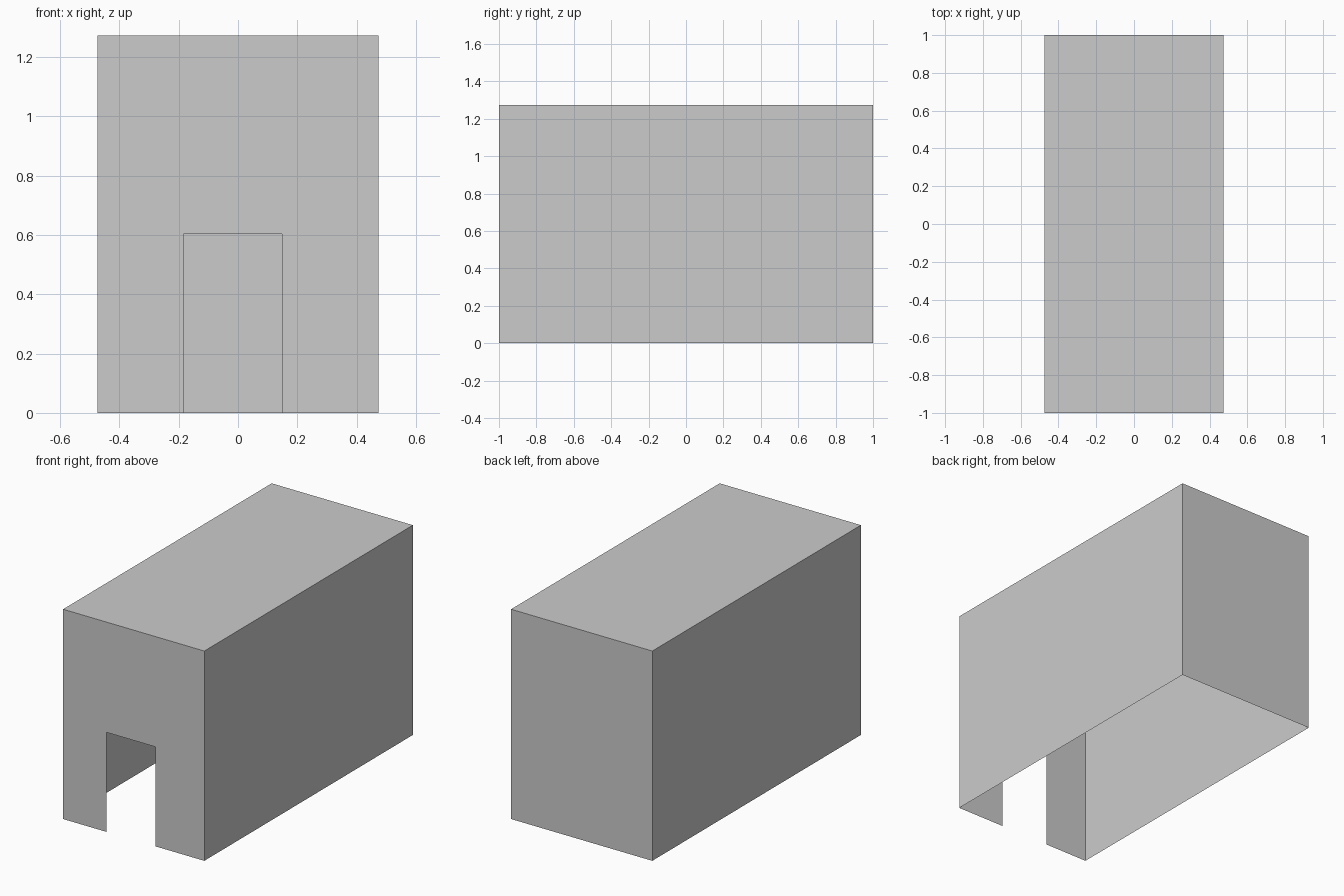
import bpy
import bmesh

HALF_W, HALF_L, HEIGHT = 0.474, 1.0, 1.273
DOOR_LEFT, DOOR_RIGHT, DOOR_TOP = -0.183, 0.148, 0.604

default_cube = bpy.data.objects.get("Cube")
if default_cube:
    bpy.data.objects.remove(default_cube, do_unlink=True)

grey = bpy.data.materials.new("plain_grey")
grey.use_nodes = True
grey.diffuse_color = (0.6, 0.6, 0.6, 1)
bsdf = next(n for n in grey.node_tree.nodes if n.type == "BSDF_PRINCIPLED")
bsdf.inputs["Base Color"].default_value = grey.diffuse_color


def sheet(name, outline):
    """Make one flat, thin wall or roof panel from its outline."""
    bm = bmesh.new()
    bm.faces.new([bm.verts.new(p) for p in outline])
    mesh = bpy.data.meshes.new(name)
    bm.to_mesh(mesh)
    bm.free()
    mesh.materials.append(grey)
    obj = bpy.data.objects.new(name, mesh)
    bpy.context.collection.objects.link(obj)
    return obj


# Front wall, with the doorway open to the ground
front_profile = [
    (-HALF_W, 0), (DOOR_LEFT, 0), (DOOR_LEFT, DOOR_TOP), (DOOR_RIGHT, DOOR_TOP),
    (DOOR_RIGHT, 0), (HALF_W, 0), (HALF_W, HEIGHT), (-HALF_W, HEIGHT),
]
sheet("front_wall", [(x, -HALF_L, z) for x, z in front_profile])

# Back wall
sheet("back_wall", [(HALF_W, HALF_L, 0), (-HALF_W, HALF_L, 0),
                    (-HALF_W, HALF_L, HEIGHT), (HALF_W, HALF_L, HEIGHT)])

# Side walls, facing outwards
for name, side in (("left_wall", 1), ("right_wall", -1)):
    x, y = side * HALF_W, side * HALF_L
    sheet(name, [(x, -y, 0), (x, y, 0), (x, y, HEIGHT), (x, -y, HEIGHT)])

# Flat roof; the underside stays open
sheet("roof", [(-HALF_W, -HALF_L, HEIGHT), (HALF_W, -HALF_L, HEIGHT),
               (HALF_W, HALF_L, HEIGHT), (-HALF_W, HALF_L, HEIGHT)])
